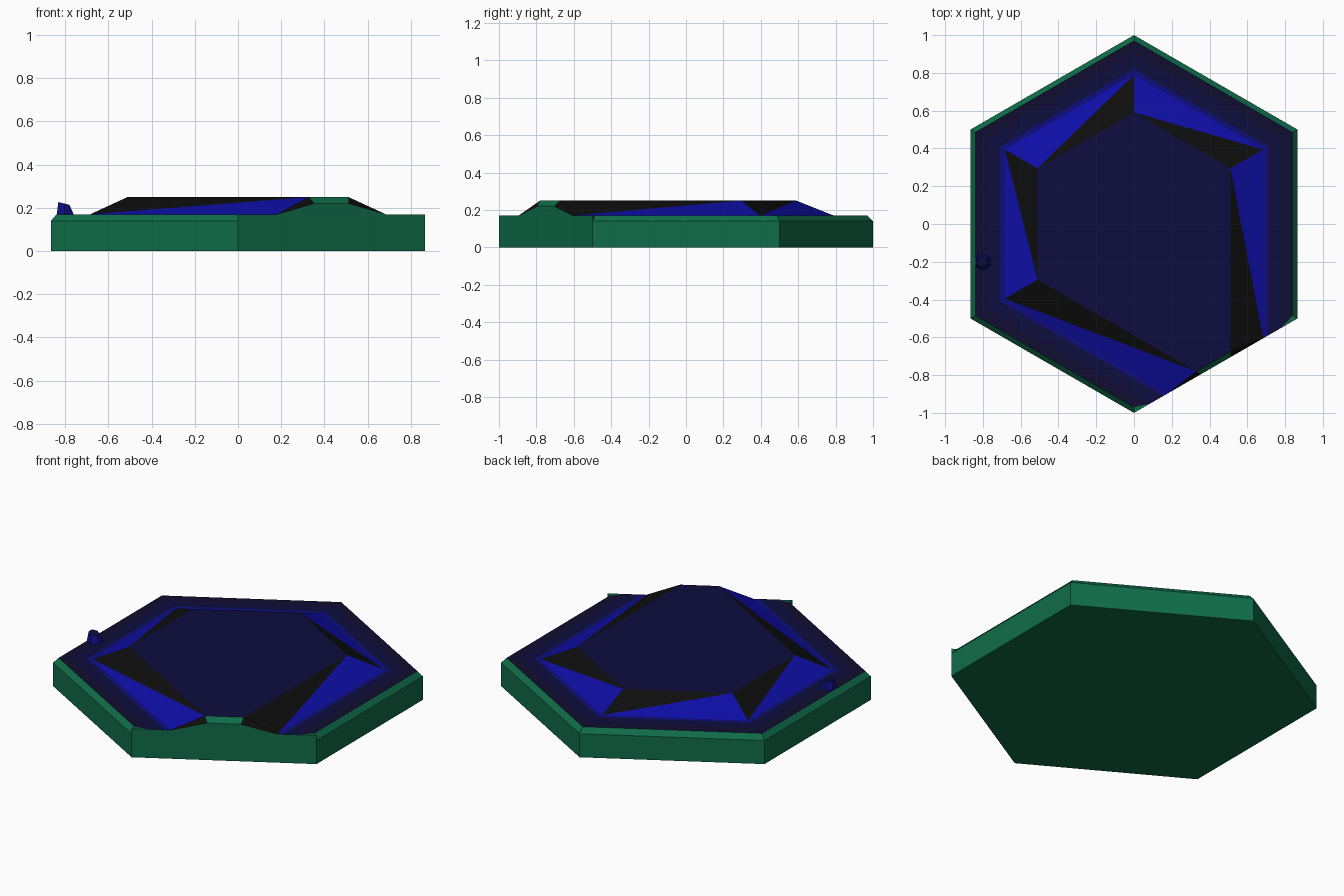
import bpy, bmesh, math
from mathutils import Vector

if "Cube" in bpy.data.objects:
    bpy.data.objects.remove(bpy.data.objects["Cube"])


def material(name, rgb):
    m = bpy.data.materials.new(name)
    m.use_nodes = True
    m.diffuse_color = (*rgb, 1)
    bsdf = m.node_tree.nodes["Principled BSDF"]
    bsdf.inputs["Base Color"].default_value = (*rgb, 1)
    bsdf.inputs["Roughness"].default_value = 0.9
    return m


GREEN = material("green", (0.005, 0.15, 0.067))
NAVY = material("plateau navy", (0.004, 0.004, 0.051))
DARK = material("ground dark navy", (0.005, 0.004, 0.03))
GROUND = material("ground navy", (0.004, 0.004, 0.05))
BAND = material("foot blue", (0.004, 0.004, 0.2))
BLUE = material("slope blue", (0.004, 0.004, 0.38))
BLACK = material("slope black", (0.004, 0.004, 0.004))

WALL, TOP, PLATEAU = 0.14, 0.17, 0.25
LIP = 0.22
INNER = 0.97
FOOT, CREST = 0.79, 0.59
CORE = Vector((0.06, -0.104, 0.1))   # interior point used to face surfaces outward


def corner(k, r, z):
    a = math.radians(-30 + 60 * k)
    return Vector((r * math.cos(a), r * math.sin(a), z))


def path(r, z, front=1.0):
    """Hexagon outline, counter-clockwise, left open where it meets the front-left edge."""
    s = math.sqrt(3) / 2
    start = Vector((s * r, r / 2 - front, z))
    end = Vector((s * (front - r), -(r + front) / 2, z))
    return [start] + [corner(k, r, z) for k in range(1, 5)] + [end]


def full_path(r, z):
    return [corner(k, r, z) for k in range(6)]


def strip(a, b, mat):
    return [((a[i], a[i + 1], b[i + 1], b[i]), mat) for i in range(len(a) - 1)]


def build(name, faces):
    mesh = bpy.data.meshes.new(name)
    bm = bmesh.new()
    mats = []
    for points, mat in faces:
        if mat not in mats:
            mats.append(mat)
        f = bm.faces.new([bm.verts.new(p) for p in points])
        f.material_index = mats.index(mat)
        f.normal_update()
        if f.normal.dot(f.calc_center_median() - CORE) < 0:
            f.normal_flip()
    bmesh.ops.remove_doubles(bm, verts=bm.verts, dist=0.0001)
    bm.to_mesh(mesh)
    bm.free()
    for m in mats:
        mesh.materials.append(m)
    ob = bpy.data.objects.new(name, mesh)
    bpy.context.collection.objects.link(ob)
    return ob


# Tile body: floor, walls and bevelled rim
floor, rim, inner = full_path(1, 0), full_path(1, WALL), full_path(INNER, TOP)
foot, crest = path(FOOT, TOP), path(CREST, PLATEAU, INNER)
lip = path(CREST, LIP)
body = [(floor, GREEN)] + strip(floor, rim, GREEN) + strip(rim, inner, GREEN)

# Front-left wall follows the outline of the raised road
c0, c5 = corner(0, 1, TOP), corner(5, 1, TOP)
body.append(([floor[5], floor[0], c0, foot[0], lip[0], lip[-1], foot[-1], c5], GREEN))
body.append(([lip[0], crest[0], crest[-1], lip[-1]], GREEN))
mid = path(0.9, TOP)
for c, k in ((c0, 0), (c5, -1)):
    body.append(([c, rim[k], inner[k]], GREEN))
    body.append(([c, mid[k], inner[k]], GREEN))
build("tile_body", body)

# Flat ground around the hill
near = path(0.82, TOP)
build("ground", strip(inner, mid, DARK) + strip(mid, near, GROUND) + strip(near, foot, BAND))

# Hill: flat top and two-tone facets on every slope
hill = [(crest, NAVY)]
for i in range(5):
    hill.append(([foot[i], foot[i + 1], crest[i + 1]], BLUE))
    hill.append(([foot[i], crest[i + 1], crest[i]], BLACK))
for k in (0, -1):
    hill.append(([foot[k], lip[k], crest[k]], BLACK))
build("hill", hill)

# Small rock on the right side of the ground
bpy.ops.mesh.primitive_cone_add(vertices=6, radius1=0.045, radius2=0.03, depth=0.05,
                                location=(-0.8, -0.2, TOP + 0.025))
rock = bpy.context.object
rock.name = "rock"
for v in rock.data.vertices:
    if v.co.z > 0:
        v.co.z -= 0.25 * v.co.x
        v.co.x -= 0.006
rock.data.materials.append(BAND)
rock.data.materials.append(GROUND)
for p in rock.data.polygons:
    p.material_index = 1 if p.normal.z > 0.7 else 0
